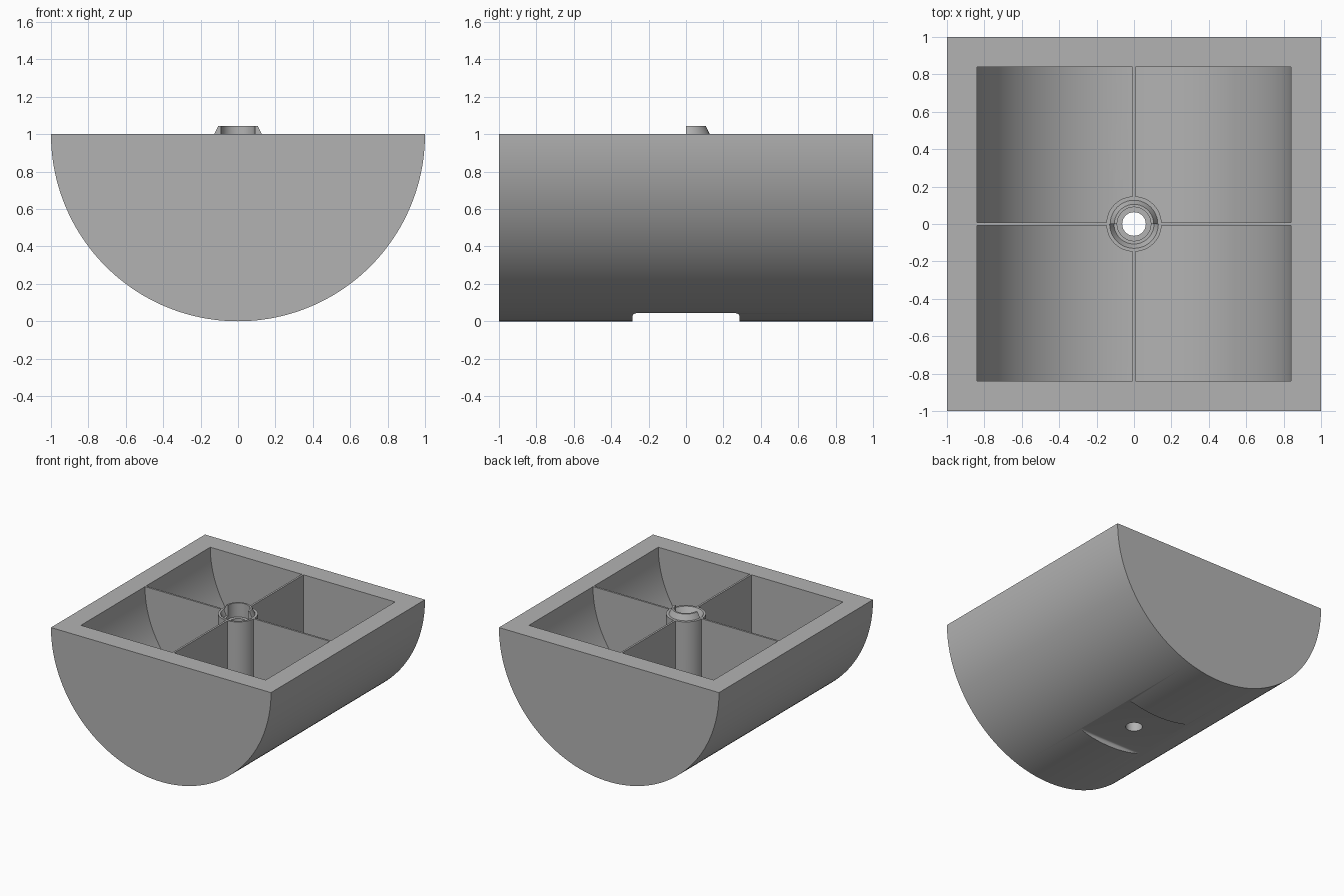
import bpy, bmesh, math

if "Cube" in bpy.data.objects:
    bpy.data.objects.remove(bpy.data.objects["Cube"], do_unlink=True)

grey = bpy.data.materials.new("plain_grey")
grey.use_nodes = True
COLOUR = (0.45, 0.45, 0.45, 1)
grey.diffuse_color = COLOUR
grey.node_tree.nodes["Principled BSDF"].inputs["Base Color"].default_value = COLOUR


def finish(name, bm):
    bmesh.ops.recalc_face_normals(bm, faces=bm.faces)
    mesh = bpy.data.meshes.new(name)
    bm.to_mesh(mesh)
    bm.free()
    mesh.materials.append(grey)
    obj = bpy.data.objects.new(name, mesh)
    bpy.context.collection.objects.link(obj)
    return obj


def half_drum(name, radius, half_length, rise=0.0, segments=96):
    """Half cylinder along y, flat side up; rise lifts the rim for clean cuts."""
    pts = [(radius * math.cos(a), 1 + radius * math.sin(a))
           for a in (math.pi + math.pi * i / segments for i in range(segments + 1))]
    if rise:
        pts += [(radius, 1 + rise), (-radius, 1 + rise)]
    bm = bmesh.new()
    face = bm.faces.new([bm.verts.new((x, -half_length, z)) for x, z in pts])
    new = bmesh.ops.extrude_face_region(bm, geom=[face], use_keep_orig=True)["geom"]
    verts = [g for g in new if isinstance(g, bmesh.types.BMVert)]
    bmesh.ops.translate(bm, verts=verts, vec=(0, 2 * half_length, 0))
    return finish(name, bm)


def box(name, low, high):
    bm = bmesh.new()
    bmesh.ops.create_cube(bm, size=1)
    for v in bm.verts:
        v.co = [h if c > 0 else l for c, l, h in zip(v.co, low, high)]
    return finish(name, bm)


def cylinder(name, radius, low, high):
    bm = bmesh.new()
    bmesh.ops.create_cone(bm, cap_ends=True, segments=64, radius1=radius,
                          radius2=radius, depth=high - low)
    bmesh.ops.translate(bm, verts=bm.verts, vec=(0, 0, (low + high) / 2))
    return finish(name, bm)


def half_ring(name, profile, side, segments=32):
    """Sweep a closed (radius, z) profile through half a turn on the +y or -y side."""
    bm = bmesh.new()
    rings = []
    for i in range(segments + 1):
        a = side * math.pi * i / segments
        rings.append([bm.verts.new((r * math.cos(a), r * math.sin(a), z)) for r, z in profile])
    n = len(profile)
    for one, two in zip(rings, rings[1:]):
        for j in range(n):
            k = (j + 1) % n
            bm.faces.new((one[j], one[k], two[k], two[j]))
    bm.faces.new(rings[0])
    bm.faces.new(rings[-1])
    return finish(name, bm)


def combine(target, other, operation):
    mod = target.modifiers.new(operation.lower(), 'BOOLEAN')
    mod.operation = operation
    mod.solver = 'EXACT'
    mod.object = other
    bpy.context.view_layer.objects.active = target
    bpy.ops.object.modifier_apply(modifier=mod.name)
    bpy.data.objects.remove(other, do_unlink=True)


# Half-round shell with a concentric cavity
body = half_drum("half_round_tray", 1.0, 1.0)
combine(body, half_drum("cavity", 0.84, 0.84, 0.1), 'DIFFERENCE')

# Crossed thin dividers and the central post
WALL = 0.008
combine(body, half_drum("cross_divider", 0.9, WALL), 'UNION')
combine(body, box("long_divider", (-WALL, -0.9, 0.1), (WALL, 0.9, 1)), 'UNION')
combine(body, cylinder("centre_post", 0.148, 0.1, 1), 'UNION')

# Mating lip: raised on the back half, sunk on the front half
combine(body, half_ring("raised_lip", [(0.085, 0.9), (0.127, 0.9), (0.127, 1),
                                       (0.105, 1.045), (0.085, 1.045)], 1), 'UNION')
combine(body, half_ring("sunk_lip", [(0.08, 0.955), (0.107, 0.955), (0.13, 1),
                                     (0.13, 1.02), (0.08, 1.02)], -1), 'DIFFERENCE')

# Stepped bore through the post
combine(body, cylinder("bore", 0.063, -0.1, 1.2), 'DIFFERENCE')
combine(body, cylinder("counterbore", 0.09, 0.93, 1.2), 'DIFFERENCE')

# Flat seat underneath with softened upper edges
seat = box("seat_cut", (-0.6, -0.287, -0.2), (0.6, 0.287, 0.043))
bevel = seat.modifiers.new("soft_edges", 'BEVEL')
bevel.width = 0.02
bevel.segments = 4
combine(body, seat, 'DIFFERENCE')

# Smooth curved walls, crisp edges
bpy.ops.object.select_all(action='DESELECT')
body.select_set(True)
bpy.context.view_layer.objects.active = body
bpy.ops.object.shade_smooth_by_angle(angle=math.radians(25))
